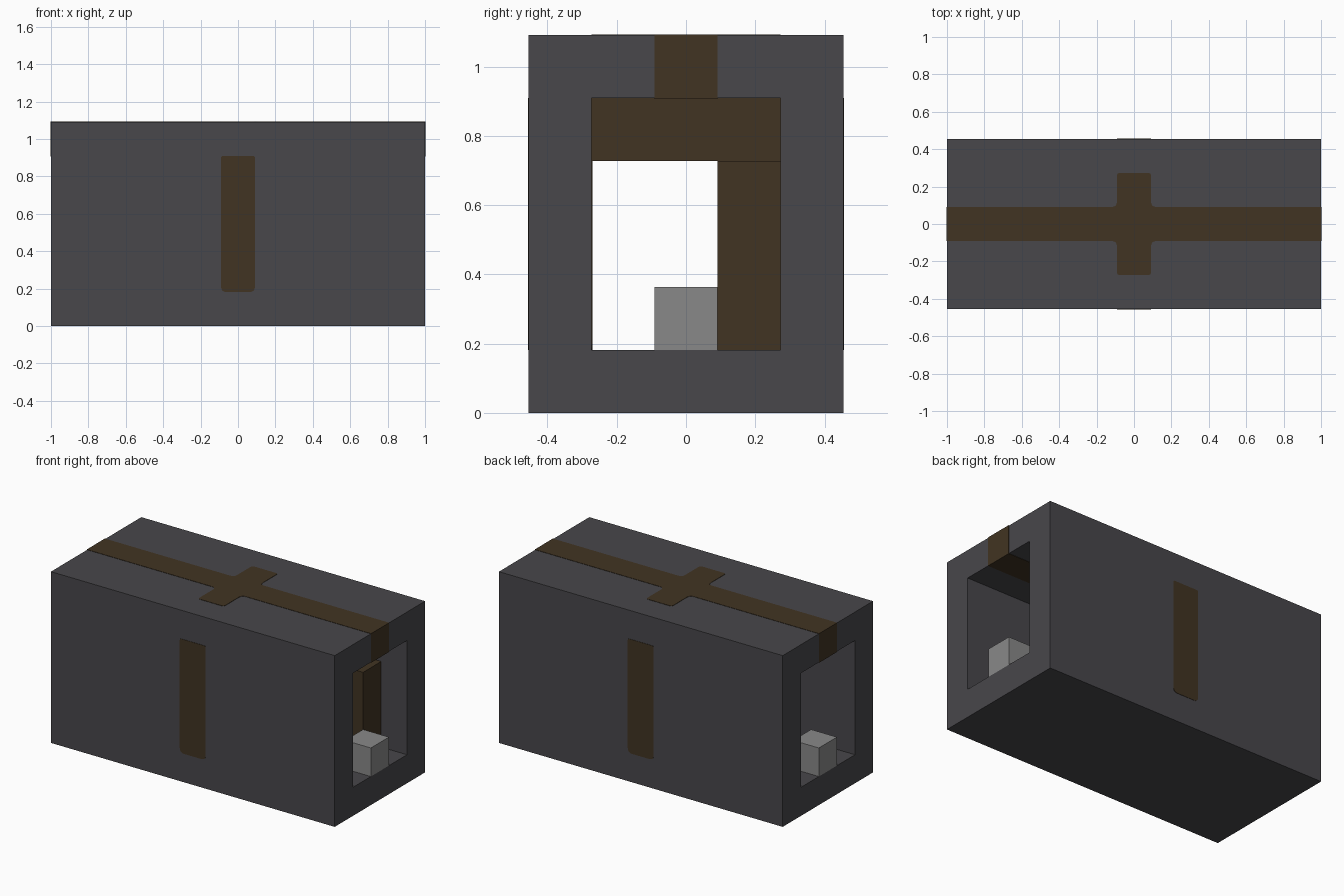
import bpy
import bmesh
from mathutils import Vector

if "Cube" in bpy.data.objects:
    bpy.data.objects.remove(bpy.data.objects["Cube"], do_unlink=True)

U = 2 / 11            # one block
H = U / 2             # half a block
LIP = 0.002           # how far inlays stand proud


def material(name, color):
    m = bpy.data.materials.new(name)
    m.use_nodes = True
    m.diffuse_color = (*color, 1)
    m.node_tree.nodes["Principled BSDF"].inputs["Base Color"].default_value = (*color, 1)
    return m


STONE = material("dark_stone", (0.065, 0.063, 0.07))
WOOD = material("brown_wood", (0.053, 0.034, 0.016))
PALE = material("pale_grey", (0.25, 0.25, 0.25))


def finish(name, bm, mat):
    bmesh.ops.recalc_face_normals(bm, faces=bm.faces)
    mesh = bpy.data.meshes.new(name)
    bm.to_mesh(mesh)
    bm.free()
    mesh.materials.append(mat)
    ob = bpy.data.objects.new(name, mesh)
    bpy.context.collection.objects.link(ob)
    return ob


def box(name, lo, hi, mat):
    bm = bmesh.new()
    bmesh.ops.create_cube(bm, size=1)
    for v in bm.verts:
        v.co = Vector([a + (c + 0.5) * (b - a) for a, b, c in zip(lo, hi, v.co)])
    return finish(name, bm, mat)


def rounded(corners):
    """Outline from (a, b, radius) corners, each replaced by a short curve."""
    out = []
    for i, (a, b, r) in enumerate(corners):
        p = Vector((a, b))
        before = Vector(corners[i - 1][:2])
        after = Vector(corners[(i + 1) % len(corners)][:2])
        s = p + (before - p).normalized() * r
        e = p + (after - p).normalized() * r
        for k in range(5):
            t = k / 4
            out.append(s * (1 - t) ** 2 + p * 2 * t * (1 - t) + e * t * t)
    return out


def prism(name, outline, place, start, end, mat):
    bm = bmesh.new()
    face = bm.faces.new([bm.verts.new(place(p, start)) for p in outline])
    ext = bmesh.ops.extrude_face_region(bm, geom=[face])
    shift = place(outline[0], end) - place(outline[0], start)
    verts = [g for g in ext["geom"] if isinstance(g, bmesh.types.BMVert)]
    bmesh.ops.translate(bm, verts=verts, vec=shift)
    return finish(name, bm, mat)


# Hollow stone shell, open at both ends
def rectangle(bm, x, half, z0, z1):
    return [bm.verts.new((x, y, z)) for y, z in
            ((-half, z0), (half, z0), (half, z1), (-half, z1))]


bm = bmesh.new()
loops = [rectangle(bm, x, h * U, a * U, b * U) for x, h, a, b in
         ((-1, 2.5, 0, 6), (1, 2.5, 0, 6), (1, 1.5, 1, 5), (-1, 1.5, 1, 5))]
for n in range(4):
    p, q = loops[n], loops[(n + 1) % 4]
    for i in range(4):
        j = (i + 1) % 4
        bm.faces.new((p[i], p[j], q[j], q[i]))
finish("stone_shell", bm, STONE)

# Ridge beam set into the roof, seen on top, ends and ceiling
box("ridge_beam", (-1 - LIP, -H, 5 * U - LIP), (1 + LIP, H, 6 * U + LIP), WOOD)

# Crossing piece in the roof, flared where it meets the ridge
Y = 3 * H
quarter = [(H, Y, 0.015), (H, H, 0.03), (3 * H, H, 0)]
cross = quarter + [(a, -b, r) for a, b, r in reversed(quarter)]
cross += [(-a, -b, r) for a, b, r in quarter]
cross += [(-a, b, r) for a, b, r in reversed(quarter)]
prism("roof_crosspiece", rounded(cross), lambda p, d: Vector((p.x, p.y, d)),
      6 * U - 0.004, 6 * U + LIP, WOOD)

# Posts set through both side walls
post = rounded([(-H, U, 0.03), (H, U, 0.03), (H, 5 * U, 0.01), (-H, 5 * U, 0.01)])
for side, name in ((-1, "front_wall_post"), (1, "back_wall_post")):
    prism(name, post, lambda p, d: Vector((p.x, d, p.y)),
          side * (1.5 * U - LIP), side * (2.5 * U + LIP), WOOD)

# Inner crossbeam and the tall cabinet along the back wall
box("inner_crossbeam", (-H, -Y, 4 * U), (H, Y, 5 * U), WOOD)
box("wall_cabinet", (-4.5 * U, H, U), (4.5 * U, Y, 4 * U), WOOD)

# Pale blocks on the floor at both ends
for side, name in ((-1, "right_floor_block"), (1, "left_floor_block")):
    c = side * 5 * U
    box(name, (c - H, -H, U), (c + H, H, 2 * U), PALE)
